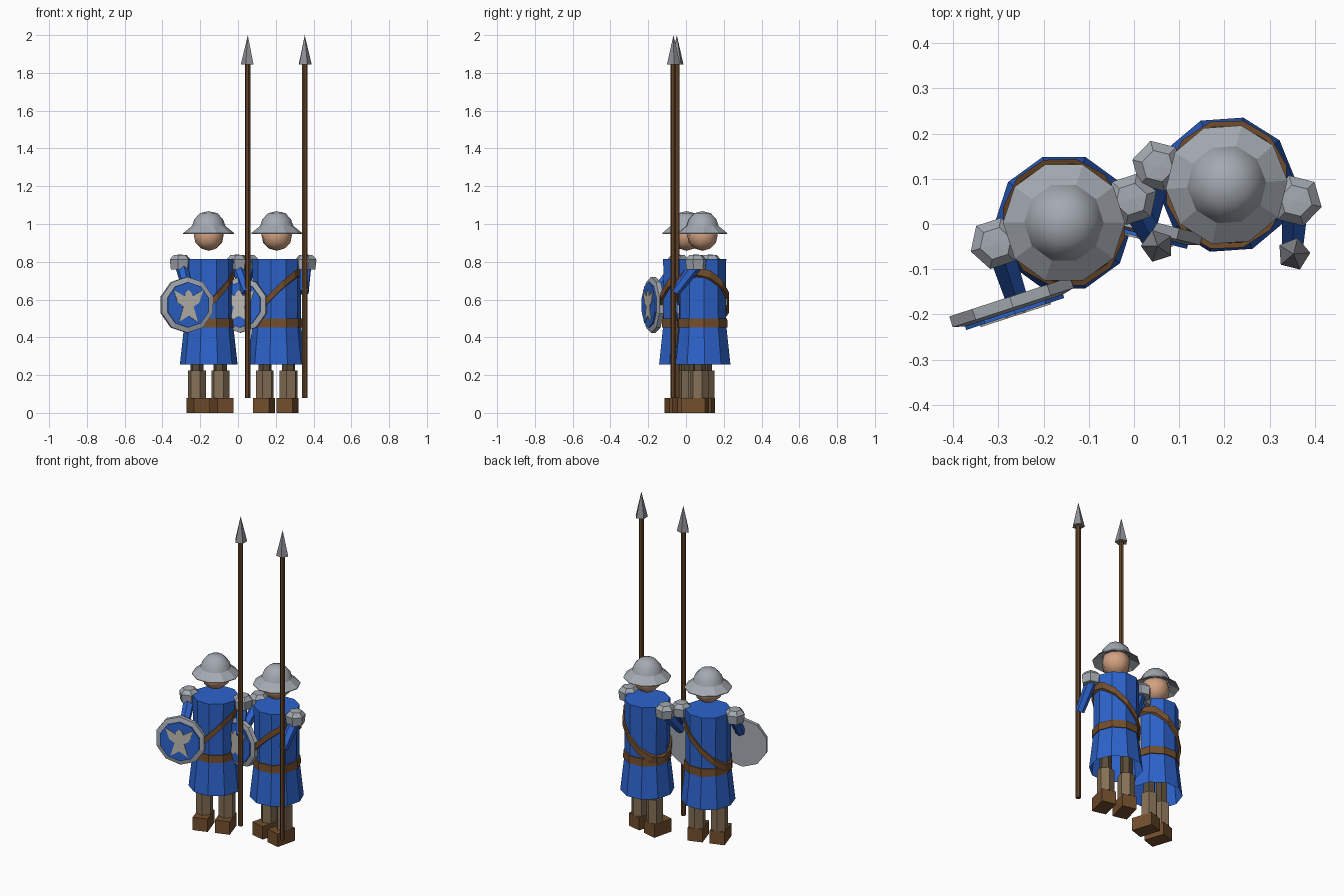
import bpy, bmesh
from math import sin, cos, pi, radians
from mathutils import Matrix, Vector

if "Cube" in bpy.data.objects:
    bpy.data.objects.remove(bpy.data.objects["Cube"])


def material(name, rgb):
    m = bpy.data.materials.new(name)
    m.diffuse_color = (*rgb, 1)
    m.use_nodes = True
    m.node_tree.nodes["Principled BSDF"].inputs["Base Color"].default_value = m.diffuse_color
    return m


BLUE = material("blue cloth", (0.026, 0.125, 0.60))
STEEL = material("steel", (0.37, 0.40, 0.44))
DARK_STEEL = material("dark steel", (0.27, 0.275, 0.30))
SKIN = material("skin", (0.65, 0.36, 0.22))
WOOD = material("dark wood", (0.127, 0.058, 0.022))
LEATHER = material("brown leather", (0.17, 0.076, 0.026))
TAN = material("tan wraps", (0.23, 0.16, 0.092))
TROUSER = material("dark trousers", (0.10, 0.072, 0.040))
PALE = material("pale emblem", (0.50, 0.48, 0.43))


def finish(name, bm, mat, matrix, smooth=False):
    bmesh.ops.recalc_face_normals(bm, faces=bm.faces)
    for f in bm.faces:
        f.smooth = smooth
    me = bpy.data.meshes.new(name)
    bm.to_mesh(me)
    bm.free()
    me.materials.append(mat)
    ob = bpy.data.objects.new(name, me)
    ob.matrix_world = matrix
    bpy.context.collection.objects.link(ob)
    return ob


def lathe(name, profile, n, mat, matrix, start=90, smooth=False):
    """Spin (radius, z) points round z; radius 0 makes a pole."""
    bm = bmesh.new()
    rings = []
    for r, z in profile:
        if r == 0:
            rings.append([bm.verts.new((0, 0, z))] * n)
        else:
            rings.append([bm.verts.new((r * cos(radians(start) + 2 * pi * i / n),
                                        r * sin(radians(start) + 2 * pi * i / n), z))
                          for i in range(n)])
    for a, b in zip(rings, rings[1:]):
        for i in range(n):
            j = (i + 1) % n
            bm.faces.new(list(dict.fromkeys((a[i], a[j], b[j], b[i]))))
    return finish(name, bm, mat, matrix, smooth)


def box(name, lo, hi, mat, matrix):
    bm = bmesh.new()
    bmesh.ops.create_cube(bm, size=1)
    lo, hi = Vector(lo), Vector(hi)
    for v in bm.verts:
        v.co = (lo + hi) / 2 + Vector(c * s for c, s in zip(v.co, hi - lo))
    return finish(name, bm, mat, matrix)


def at(x, y, z=0):
    return Matrix.Translation((x, y, z))


def limb(name, a, b, ra, rb, n, mat, matrix):
    a, b = Vector(a), Vector(b)
    rot = (b - a).to_track_quat('Z', 'Y').to_matrix().to_4x4()
    h = (b - a).length
    lathe(name, [(0, 0), (ra, 0), (rb, h), (0, h)], n, mat, matrix @ at(*a) @ rot)


def baldric(name, mat, matrix, n=12, rx=0.137, ry=0.146, slope=1.0):
    """Closed band round the chest, sheared up towards the right shoulder."""
    bm = bmesh.new()
    loops = []
    for k in range(n):
        t = 2 * pi * k / n
        loop = []
        for d, h in ((0, -0.02), (0, 0.02), (-0.012, 0.02), (-0.012, -0.02)):
            x, y = (rx + d) * cos(t), (ry + d) * sin(t)
            loop.append(bm.verts.new((x, y, 0.615 + slope * x + h)))
        loops.append(loop)
    for k in range(n):
        a, b = loops[k], loops[(k + 1) % n]
        for i in range(4):
            bm.faces.new((a[i], a[(i + 1) % 4], b[(i + 1) % 4], b[i]))
    finish(name, bm, mat, matrix)


def emblem(name, mat, matrix):
    """Thin winged plate, mirrored from a half outline."""
    half = [(0, 0.08), (0.016, 0.065), (0.022, 0.045), (0.082, 0.078), (0.06, 0.012),
            (0.028, -0.01), (0.052, -0.09), (0, -0.058)]
    pts = half + [(-x, z) for x, z in half[-2:0:-1]]
    bm = bmesh.new()
    face = bm.faces.new([bm.verts.new((x, 0, z)) for x, z in pts])
    ext = bmesh.ops.extrude_face_region(bm, geom=[face])["geom"]
    for v in ext:
        if isinstance(v, bmesh.types.BMVert):
            v.co.y -= 0.005
    finish(name, bm, mat, matrix)


def soldier(tag, x, y, angle):
    M = at(x, y) @ Matrix.Rotation(radians(angle), 4, 'Z')
    # legs, boots, shoulders
    for side, s in (("left", -1), ("right", 1)):
        cx = 0.065 * s
        box(f"{tag}_{side}_boot", (cx - 0.044, -0.087, 0), (cx + 0.044, 0.042, 0.08), LEATHER, M)
        lathe(f"{tag}_{side}_leg_wrap", [(0, 0.08), (0.049, 0.08), (0.049, 0.225), (0, 0.225)],
              6, TAN, M @ at(cx, 0))
        lathe(f"{tag}_{side}_thigh", [(0, 0.22), (0.036, 0.22), (0.036, 0.36), (0, 0.36)],
              6, TROUSER, M @ at(cx, 0))
        lathe(f"{tag}_{side}_shoulder_plate",
              [(0, 0.76), (0.052, 0.76), (0.058, 0.812), (0.036, 0.836), (0, 0.838)],
              6, STEEL, M @ at(0.158 * s, 0.003), start=0)
    # tunic, open at the hem, with belt and strap
    lathe(f"{tag}_tunic", [(0.153, 0.255), (0.128, 0.48), (0.130, 0.815), (0, 0.815)], 10, BLUE, M)
    lathe(f"{tag}_belt", [(0.127, 0.453), (0.137, 0.453), (0.135, 0.50), (0.127, 0.50)],
          10, LEATHER, M)
    baldric(f"{tag}_chest_strap", LEATHER, M)
    # head and brimmed helmet
    lathe(f"{tag}_head", [(0, 0.858), (0.042, 0.87), (0.074, 0.90), (0.083, 0.94),
                          (0.074, 0.98), (0, 1.0)], 8, SKIN, M, smooth=True)
    lathe(f"{tag}_helmet_brim", [(0.08, 0.975), (0.135, 0.948), (0.135, 0.952), (0.076, 1.0)],
          10, STEEL, M)
    lathe(f"{tag}_helmet_dome", [(0.088, 0.99), (0.076, 1.025), (0.046, 1.057), (0, 1.068)],
          10, STEEL, M, smooth=True)
    # arms
    limb(f"{tag}_left_arm", (-0.152, 0.01, 0.79), (-0.152, -0.12, 0.64), 0.034, 0.028, 6, BLUE, M)
    limb(f"{tag}_right_arm", (0.155, 0.01, 0.79), (0.176, -0.105, 0.638), 0.034, 0.026, 6, BLUE, M)
    # spear
    S = M @ at(0.181, -0.113)
    lathe(f"{tag}_spear_shaft", [(0, 0.08), (0.015, 0.08), (0.015, 1.86), (0, 1.86)], 6, WOOD, S)
    lathe(f"{tag}_spear_tip", [(0, 1.845), (0.037, 1.845), (0, 2.0)], 5, DARK_STEEL, S)
    # shield: rim disc, painted face, emblem (lathe axis turned to the front)
    D = M @ at(-0.165, -0.119, 0.572)
    T = D @ Matrix.Rotation(radians(90), 4, 'X')
    lathe(f"{tag}_shield_rim", [(0, 0), (0.148, 0), (0.148, 0.025), (0.118, 0.032), (0, 0.032)],
          10, STEEL, T)
    lathe(f"{tag}_shield_face", [(0.12, 0.028), (0.12, 0.04), (0, 0.04)], 10, BLUE, T)
    emblem(f"{tag}_shield_emblem", PALE, D @ at(0, -0.039, 0))


soldier("first", -0.155, 0.003, 18)
soldier("second", 0.205, 0.087, -14)
